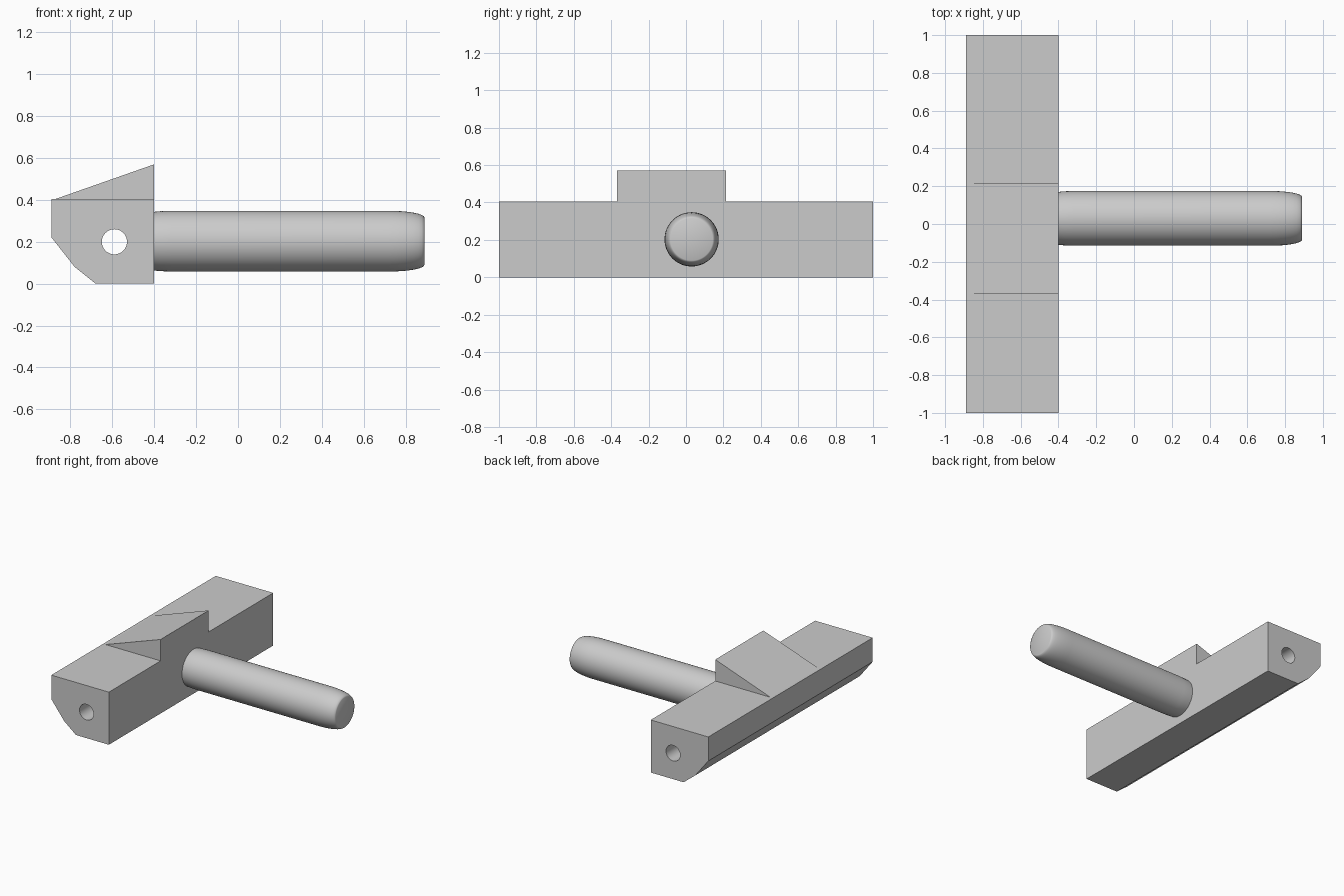
import bpy, bmesh, math
from mathutils import Matrix, Vector

cube = bpy.data.objects.get("Cube")
if cube:
    bpy.data.objects.remove(cube, do_unlink=True)

# Single plain grey
grey = bpy.data.materials.new("plain grey")
colour = (0.6, 0.6, 0.6, 1)
grey.diffuse_color = colour
grey.use_nodes = True
grey.node_tree.nodes["Principled BSDF"].inputs["Base Color"].default_value = colour


def add_object(name, bm):
    bmesh.ops.recalc_face_normals(bm, faces=bm.faces)
    mesh = bpy.data.meshes.new(name)
    bm.to_mesh(mesh)
    bm.free()
    mesh.materials.append(grey)
    obj = bpy.data.objects.new(name, mesh)
    bpy.context.collection.objects.link(obj)
    return obj


def extrude_profile(name, points, y0, y1):
    """Solid with an x-z outline, stretched along y."""
    bm = bmesh.new()
    face = bm.faces.new([bm.verts.new((x, y0, z)) for x, z in points])
    new = bmesh.ops.extrude_face_region(bm, geom=[face])["geom"]
    bmesh.ops.translate(bm, vec=(0, y1 - y0, 0),
                        verts=[v for v in new if isinstance(v, bmesh.types.BMVert)])
    return add_object(name, bm)


def smooth(obj, degrees):
    bpy.ops.object.select_all(action="DESELECT")
    obj.select_set(True)
    bpy.context.view_layer.objects.active = obj
    bpy.ops.object.shade_smooth_by_angle(angle=math.radians(degrees))


# Long bar with the lower back corner chamfered in two steps
BACK, FACE, TOP = -0.89, -0.4, 0.405
bar = extrude_profile("crossbar", [(BACK, TOP), (BACK, 0.22), (-0.78, 0.08),
                                   (-0.68, 0), (FACE, 0), (FACE, TOP)], -1, 1)

# Round bore along the full length of the bar
bm = bmesh.new()
bmesh.ops.create_cone(bm, cap_ends=True, segments=48, radius1=0.06, radius2=0.06, depth=2.4,
                      matrix=Matrix.Translation((-0.59, 0, 0.2)) @ Matrix.Rotation(math.pi / 2, 4, "X"))
cutter = add_object("bore_cutter", bm)
cutter.hide_render = True
cutter.hide_set(True)
bore = bar.modifiers.new("bore", "BOOLEAN")
bore.operation = "DIFFERENCE"
bore.solver = "EXACT"
bore.object = cutter
bpy.context.view_layer.objects.active = bar
bpy.ops.object.modifier_apply(modifier="bore")
bpy.data.objects.remove(cutter, do_unlink=True)
smooth(bar, 20)

# Sloping wedge on top of the bar
extrude_profile("top_wedge", [(-0.87, TOP), (FACE, TOP), (FACE, 0.57)], -0.37, 0.215)

# Peg with softly rounded ends, turned about the x axis
RADIUS, TIP = 0.145, 0.89
profile = [(FACE - 0.02, 0), (FACE - 0.02, 0.139), (FACE, 0.14), (-0.37, 0.143), (-0.32, RADIUS)]
for i in range(9):
    a = math.pi / 2 * i / 8
    profile.append((0.72 + (TIP - 0.72) * math.sin(a), RADIUS - 0.032 * (1 - math.cos(a))))
profile.append((TIP, 0))
bm = bmesh.new()
verts = [bm.verts.new((x, r, 0)) for x, r in profile]
edges = [bm.edges.new(pair) for pair in zip(verts, verts[1:])]
bmesh.ops.spin(bm, geom=verts + edges, cent=(0, 0, 0), axis=(1, 0, 0),
               angle=math.tau, steps=64, use_duplicate=False)
bmesh.ops.remove_doubles(bm, verts=bm.verts, dist=0.0005)
bmesh.ops.translate(bm, verts=bm.verts, vec=Vector((0, 0.03, 0.203)))
peg = add_object("peg", bm)
smooth(peg, 40)
